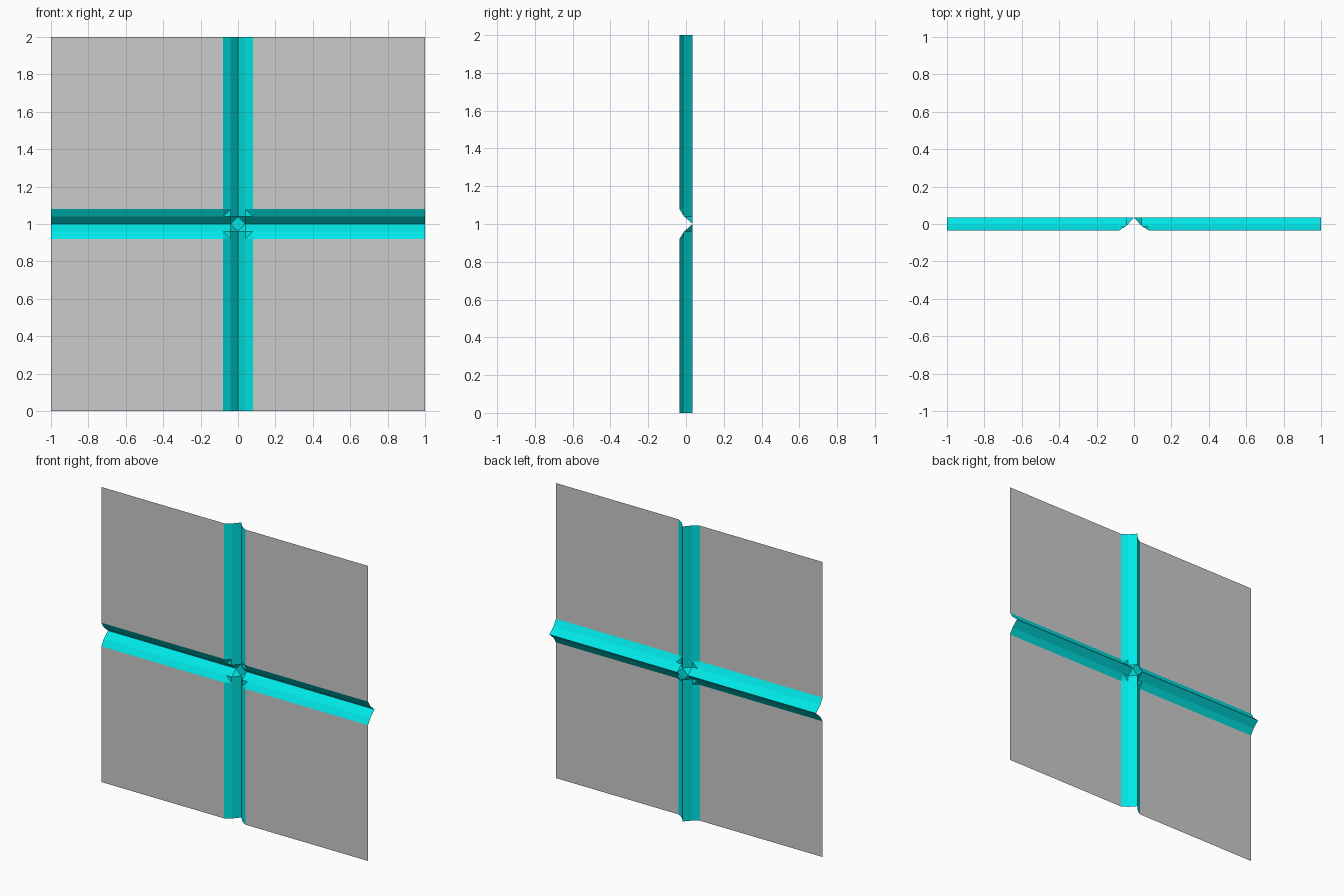
import bpy, bmesh

if "Cube" in bpy.data.objects:
    bpy.data.objects.remove(bpy.data.objects["Cube"])

def material(name, rgb):
    m = bpy.data.materials.new(name)
    m.diffuse_color = (*rgb, 1)
    m.use_nodes = True
    m.node_tree.nodes["Principled BSDF"].inputs["Base Color"].default_value = m.diffuse_color
    return m

grey = material("panel grey", (0.6, 0.6, 0.6))
cyan = material("channel cyan", (0.0, 0.8, 0.8))

A, B = 0.04, 0.08                       # inner and outer groove half widths
DEPTH = {0: 0.035, A: -0.01, B: -0.035, 1.0: -0.035}   # groove profile

def part(name, polys, mat):
    """Quarter polygons in (x, z) about the centre, repeated in all four quadrants."""
    bm = bmesh.new()
    for sx in (1, -1):
        for sz in (1, -1):
            for poly in polys:
                vs = [bm.verts.new((sx * x, max(DEPTH[x], DEPTH[z]), 1 + sz * z)) for x, z in poly]
                if sx * sz < 0:
                    vs.reverse()
                bm.faces.new(vs)
    bmesh.ops.remove_doubles(bm, verts=bm.verts, dist=1e-5)
    me = bpy.data.meshes.new(name)
    bm.to_mesh(me)
    bm.free()
    me.materials.append(mat)
    ob = bpy.data.objects.new(name, me)
    bpy.context.collection.objects.link(ob)

def rect(x0, x1, z0, z1):
    return [(x0, z0), (x1, z0), (x1, z1), (x0, z1)]

# four flat panels
part("panels", [rect(B, 1.0, B, 1.0)], grey)
# faceted channels between the panels
part("vertical_channel", [rect(0, A, B, 1.0), rect(A, B, B, 1.0)], cyan)
part("horizontal_channel", [rect(B, 1.0, 0, A), rect(B, 1.0, A, B)], cyan)
# crossing: flat diamond, folded corners and channel ends
part("crossing", [
    [(0, 0), (A, 0), (0, A)],
    [(A, 0), (A, A), (0, A)],
    rect(0, A, A, B),
    rect(A, B, 0, A),
    [(A, A), (B, A), (A, B)],
    [(B, A), (B, B), (A, B)],
], cyan)
